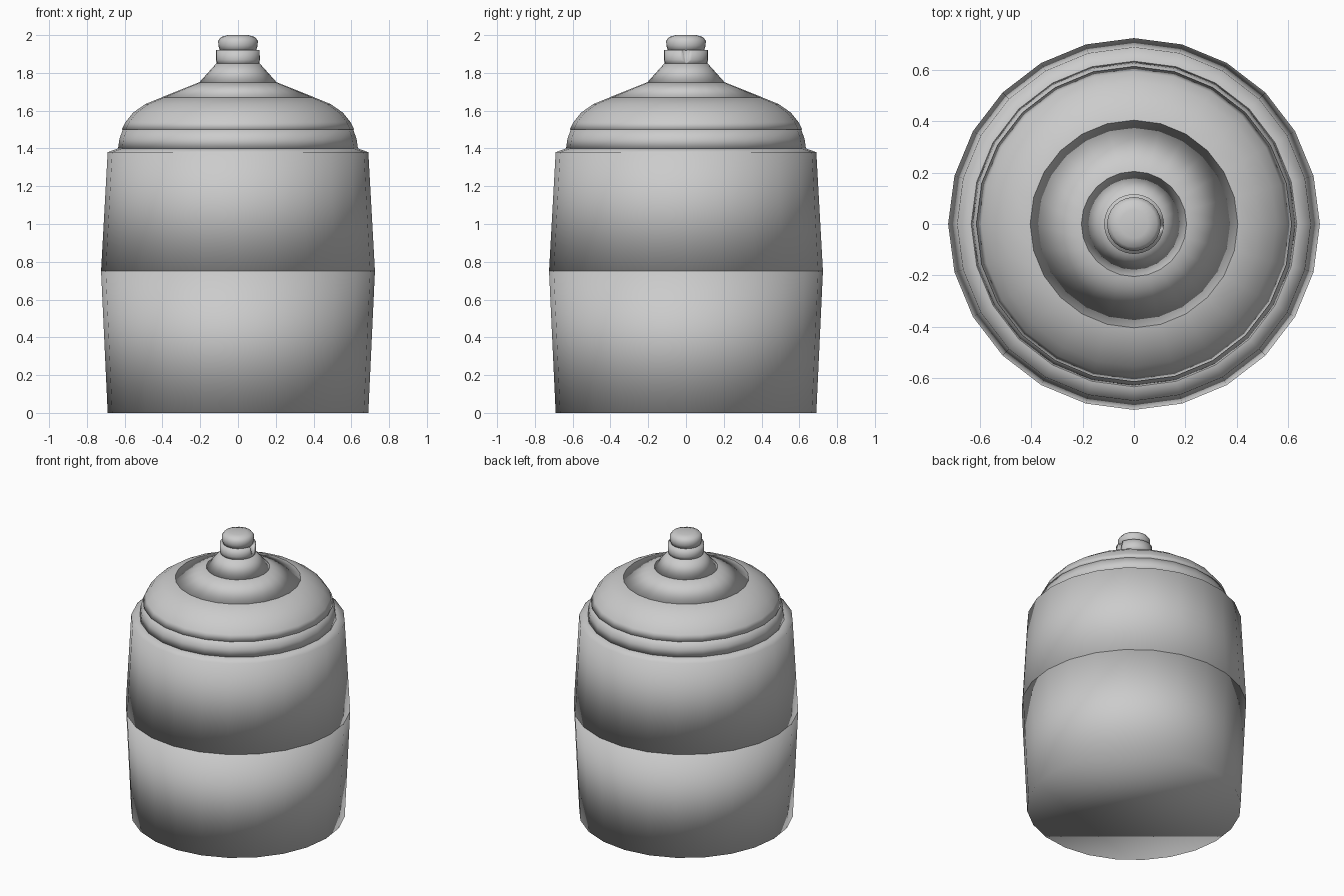
import bpy
import bmesh
import math

cube = bpy.data.objects.get("Cube")
if cube:
    bpy.data.objects.remove(cube, do_unlink=True)

SIDES = 24

grey = bpy.data.materials.new("light grey")
grey.use_nodes = True
COLOUR = (0.6, 0.6, 0.6, 1)
grey.diffuse_color = COLOUR
grey.node_tree.nodes["Principled BSDF"].inputs["Base Color"].default_value = COLOUR


def turned(name, profile):
    """Closed, fully smooth turned part from (radius, height) points, bottom to top."""
    bm = bmesh.new()
    rings = []
    for r, z in profile:
        rings.append([bm.verts.new((r * math.cos(math.tau * i / SIDES),
                                    r * math.sin(math.tau * i / SIDES), z))
                      for i in range(SIDES)])
    for low, high in zip(rings, rings[1:]):
        for i in range(SIDES):
            j = (i + 1) % SIDES
            bm.faces.new((low[i], low[j], high[j], high[i]))
    bm.faces.new(rings[0][::-1])
    bm.faces.new(rings[-1])
    for face in bm.faces:
        face.smooth = True
    mesh = bpy.data.meshes.new(name)
    bm.to_mesh(mesh)
    bm.free()
    mesh.materials.append(grey)
    obj = bpy.data.objects.new(name, mesh)
    bpy.context.collection.objects.link(obj)
    return obj


# Body in two stacked halves
turned("lower_body", [(0.69, 0), (0.725, 0.75)])
turned("upper_body", [(0.725, 0.75), (0.69, 1.38), (0.635, 1.4)])

# Stepped lid
turned("lid_rim", [(0.635, 1.4), (0.628, 1.45), (0.61, 1.5)])
turned("lid_dome", [(0.615, 1.5), (0.595, 1.54), (0.555, 1.59),
                    (0.49, 1.635), (0.405, 1.67)])
turned("lid_cone", [(0.405, 1.67), (0.205, 1.75)])
turned("neck", [(0.205, 1.75), (0.115, 1.85)])

# Collar with a small tapered notch on its left side
collar = turned("collar", [(0.112, 1.845), (0.117, 1.87), (0.117, 1.92)])
notch = turned("notch_cutter", [(0.002, 1.85), (0.025, 1.93)])
notch.location.x = 0.117
notch.hide_render = True
notch.hide_set(True)
cut = collar.modifiers.new("notch", "BOOLEAN")
cut.operation = "DIFFERENCE"
cut.object = notch

# Rounded button on top
turned("button", [(0.095, 1.915), (0.104, 1.945), (0.105, 1.97),
                  (0.09, 1.99), (0.055, 2.0)])
